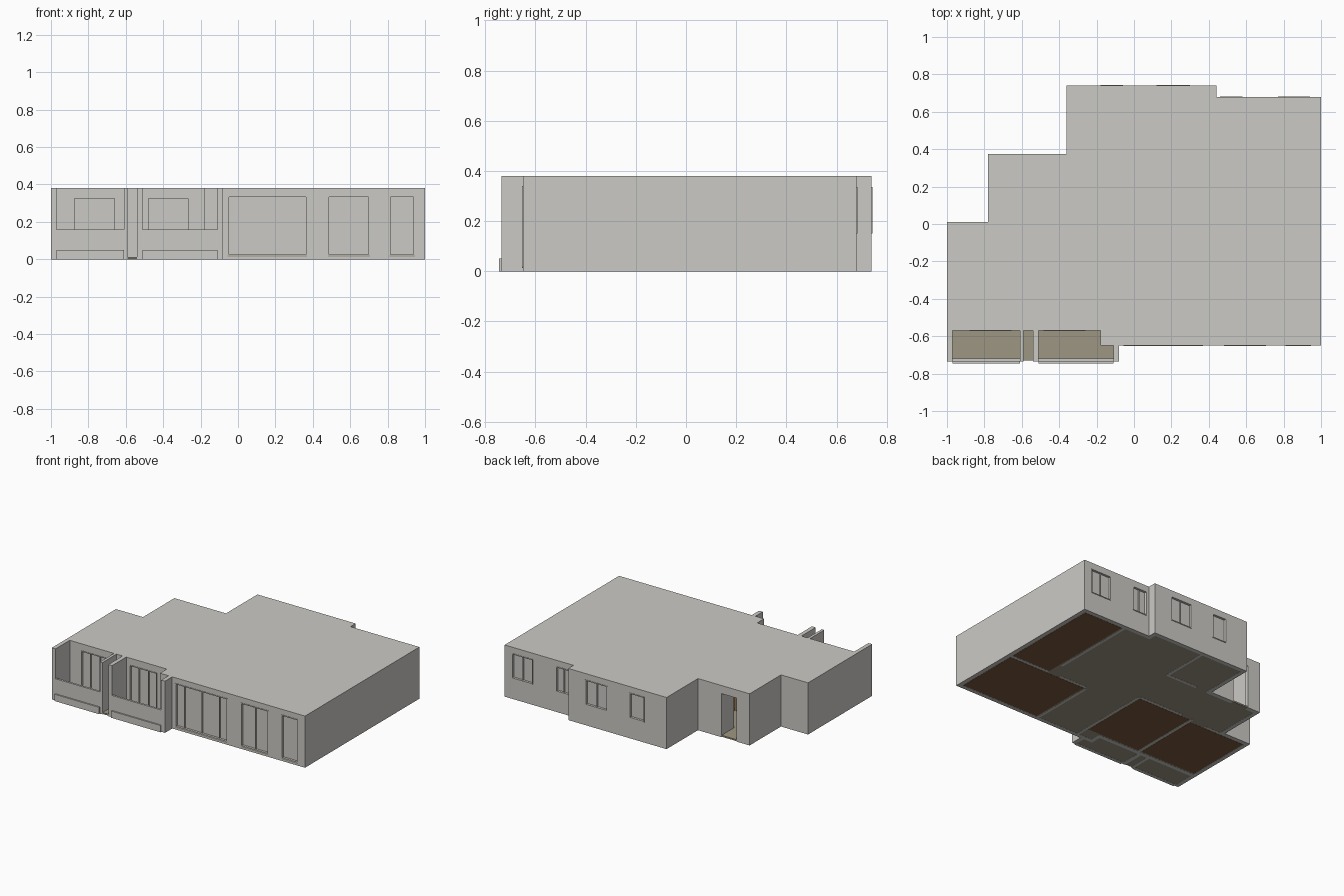
import bpy, bmesh

if "Cube" in bpy.data.objects:
    bpy.data.objects.remove(bpy.data.objects["Cube"])

def material(name, rgb):
    m = bpy.data.materials.new(name)
    m.diffuse_color = (*rgb, 1)
    m.use_nodes = True
    m.node_tree.nodes["Principled BSDF"].inputs["Base Color"].default_value = m.diffuse_color
    return m

GREY = material("warm grey plaster", (0.60, 0.59, 0.56))
TAN = material("tan floor tile", (0.34, 0.305, 0.225))
WOOD = material("brown wood floor", (0.20, 0.107, 0.05))

H, TOP = 0.38, 0.365      # total height, underside of roof slab
T = 0.03                  # wall thickness


def finish(name, bm, mat):
    bmesh.ops.recalc_face_normals(bm, faces=bm.faces)
    me = bpy.data.meshes.new(name)
    bm.to_mesh(me)
    bm.free()
    me.materials.append(mat)
    ob = bpy.data.objects.new(name, me)
    bpy.context.collection.objects.link(ob)


def boxes(name, mat, items):
    """One object from boxes given as (x0, x1, y0, y1, z0, z1)."""
    bm = bmesh.new()
    for x0, x1, y0, y1, z0, z1 in items:
        vs = bmesh.ops.create_cube(bm, size=1)["verts"]
        for v in vs:
            v.co = (x1 if v.co.x > 0 else x0, y1 if v.co.y > 0 else y0,
                    z1 if v.co.z > 0 else z0)
    finish(name, bm, mat)


def slab(name, mat, outline, z0, z1):
    bm = bmesh.new()
    face = bm.faces.new([bm.verts.new((x, y, z0)) for x, y in outline])
    ext = bmesh.ops.extrude_face_region(bm, geom=[face])["geom"]
    for v in ext:
        if isinstance(v, bmesh.types.BMVert):
            v.co.z = z1
    finish(name, bm, mat)


def wall_with_openings(name, x0, x1, y0, y1, openings):
    """Wall along x, built as piers, sills and lintels around openings."""
    parts, x = [], x0
    for a, b, z0, z1 in sorted(openings):
        parts.append((x, a, y0, y1, 0, TOP))
        parts.append((a, b, y0, y1, z1, TOP))
        if z0 > 0:
            parts.append((a, b, y0, y1, 0, z0))
        x = b
    parts.append((x, x1, y0, y1, 0, TOP))
    boxes(name, GREY, parts)


def window(name, opening, y_out, side, panels):
    """Framed window; panels are relative widths, side is the outward y sign."""
    a, b, z0, z1 = opening
    f = 0.006
    ya, yb = sorted((y_out + side * 0.003, y_out - side * 0.018))
    parts = [(a, b, ya, yb, z0, z0 + f), (a, b, ya, yb, z1 - f, z1),
             (a, a + f, ya, yb, z0 + f, z1 - f), (b - f, b, ya, yb, z0 + f, z1 - f)]
    ma, mb = sorted((y_out - side * 0.006, y_out - side * 0.018))
    x = a
    for p in panels[:-1]:
        x += (b - a) * p / sum(panels)
        parts.append((x - f / 2, x + f / 2, ma, mb, z0 + f, z1 - f))
    boxes(name + "_frame", GREY, parts)
    pa, pb = sorted((y_out - side * 0.014, y_out - side * 0.017))
    boxes(name + "_pane", GREY, [(a + f, b - f, pa, pb, z0 + f, z1 - f)])


# floor and roof slabs
BACK = [(1, -0.65), (1, 0.68), (0.44, 0.68), (0.44, 0.74), (-0.36, 0.74),
        (-0.36, 0.375), (-0.78, 0.375), (-0.78, 0.01), (-1, 0.01)]
slab("roof", GREY, BACK + [(-1, -0.57), (-0.18, -0.57), (-0.18, -0.65)], TOP, H)
inset = [(x - 0.004 * (1 if x > 0 else -1), y - 0.004 * (1 if y > 0 else -1)) for x, y in BACK]
slab("tile_floor", TAN, inset + [(-0.996, -0.731), (-0.084, -0.731), (-0.084, -0.646)],
     0.001, 0.012)

# wooden room floors
boxes("wood_floors", WOOD, [
    (0.65, 0.965, -0.10, 0.645, 0, 0.014),
    (0.33, 0.965, -0.615, -0.13, 0, 0.014),
    (-0.48, -0.05, -0.53, 0.0, 0, 0.014),
    (-0.965, -0.51, -0.53, -0.025, 0, 0.014)])

# front walls and glazed doors
front = {"living_window": ((-0.055, 0.37, 0.02, 0.34), (1, 2, 2, 1)),
         "double_door": ((0.48, 0.705, 0.02, 0.34), (1, 1)),
         "side_window": ((0.81, 0.945, 0.02, 0.34), (1,))}
balcony = {"left_balcony_door": ((-0.88, -0.655, 0.02, 0.33), (1, 1, 1)),
           "right_balcony_door": ((-0.485, -0.26, 0.02, 0.33), (1, 1, 1))}
rear_a = {"rear_window_1": ((0.77, 0.94, 0.15, 0.335), (1, 1)),
          "rear_window_2": ((0.46, 0.58, 0.15, 0.335), (1, 1))}
rear_b = {"rear_window_3": ((0.12, 0.30, 0.15, 0.335), (1, 1)),
          "rear_window_4": ((-0.18, -0.06, 0.15, 0.335), (1,))}
for name, x0, x1, y, side, group in [
        ("front_wall", -0.18, 1, -0.65, -1, front),
        ("balcony_wall", -0.97, -0.15, -0.57, -1, balcony),
        ("rear_right_wall", 0.44, 1, 0.68, 1, rear_a),
        ("rear_middle_wall", -0.36, 0.44, 0.74, 1, rear_b)]:
    ya, yb = sorted((y, y - side * T))
    wall_with_openings(name, x0, x1, ya, yb, [o for o, _ in group.values()])
    for wname, (opening, panels) in group.items():
        window(wname, opening, y, side, panels)

# door sills
boxes("front_sills", TAN, [(a, b, -0.653, -0.62, 0.014, 0.0205)
                           for (a, b, _, _), _ in front.values()])

# entrance wall with open door leaf
wall_with_openings("entrance_wall", -0.78, -0.33, 0.345, 0.375, [(-0.675, -0.55, 0, 0.32)])
boxes("entrance_door", GREY, [(-0.552, -0.544, 0.23, 0.35, 0.014, 0.315)])

# remaining outer walls
boxes("outer_walls", GREY, [
    (0.97, 1, -0.65, 0.68, 0, TOP), (0.41, 0.44, 0.65, 0.74, 0, TOP),
    (-0.36, -0.33, 0.345, 0.74, 0, TOP), (-0.78, -0.75, -0.02, 0.375, 0, TOP),
    (-1, -0.75, -0.02, 0.01, 0, TOP), (-1, -0.97, -0.57, 0.01, 0, TOP),
    (-0.18, -0.15, -0.65, -0.54, 0, TOP)])

# balcony side walls, parapets and kerbs
boxes("balcony_side_walls", GREY, [
    (x0, x1, -0.735, y, 0, H) for x0, x1, y in
    [(-1, -0.97, -0.57), (-0.61, -0.59, -0.57), (-0.54, -0.51, -0.57), (-0.11, -0.08, -0.65)]]
    + [(-0.18, -0.165, -0.65, -0.635, 0, H)])
spans = [(-0.97, -0.61), (-0.51, -0.11)]
boxes("balcony_parapets", GREY, [(a, b, -0.735, -0.72, 0, 0.16) for a, b in spans])
boxes("balcony_kerbs", GREY, [(a, b, -0.745, -0.735, 0, 0.05) for a, b in spans])

# inner partitions, with gaps left for doorways
boxes("inner_walls", GREY, [
    (0.62, 0.64, 0.0, 0.65, 0, TOP), (0.64, 0.97, -0.125, -0.105, 0, TOP),
    (0.30, 0.32, -0.62, -0.13, 0, TOP), (0.32, 0.55, -0.125, -0.105, 0, TOP),
    (-0.505, -0.485, -0.54, 0.01, 0, TOP), (-0.045, -0.025, -0.62, 0.01, 0, TOP),
    (-0.75, -0.62, -0.02, 0.0, 0, TOP), (-0.40, -0.045, 0.005, 0.025, 0, TOP),
    (0.0, 0.02, 0.35, 0.71, 0, TOP), (-0.24, 0.0, 0.35, 0.37, 0, TOP)])

# kitchen counter behind the rear wall
boxes("kitchen_counter", GREY, [(0.03, 0.40, 0.63, 0.71, 0.012, 0.12)])
